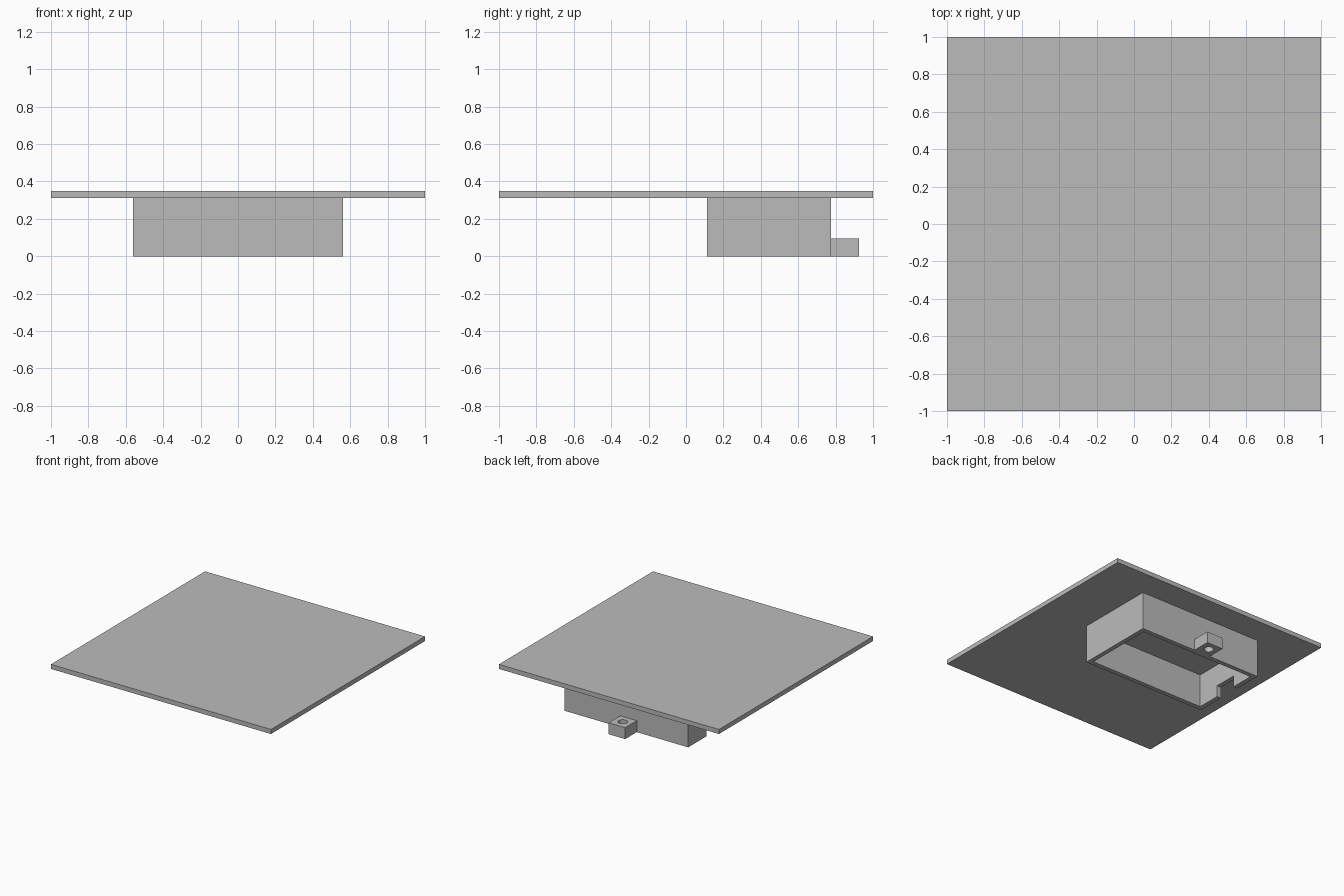
import bpy
import bmesh
from mathutils import Matrix, Vector

if "Cube" in bpy.data.objects:
    bpy.data.objects.remove(bpy.data.objects["Cube"], do_unlink=True)

grey = bpy.data.materials.new("plain grey")
grey.use_nodes = True
grey.diffuse_color = (0.5, 0.5, 0.5, 1)
grey.node_tree.nodes["Principled BSDF"].inputs["Base Color"].default_value = grey.diffuse_color


def finish(name, bm):
    mesh = bpy.data.meshes.new(name)
    bm.to_mesh(mesh)
    bm.free()
    mesh.materials.append(grey)
    obj = bpy.data.objects.new(name, mesh)
    bpy.context.collection.objects.link(obj)
    return obj


def block(name, low, high):
    """Box between two opposite corners."""
    low, high = Vector(low), Vector(high)
    bm = bmesh.new()
    bmesh.ops.create_cube(bm, size=1, matrix=Matrix.Translation((low + high) / 2)
                          @ Matrix.Diagonal((high - low).to_4d()))
    return finish(name, bm)


def rod(name, x, y, radius, height):
    """Upright cylinder centred on z = 0."""
    bm = bmesh.new()
    bmesh.ops.create_cone(bm, cap_ends=True, segments=32, radius1=radius, radius2=radius,
                          depth=height, matrix=Matrix.Translation((x, y, 0)))
    return finish(name, bm)


def cut(target, cutter):
    """Subtract the cutter, apply the result and drop the cutter."""
    mod = target.modifiers.new("cut", 'BOOLEAN')
    mod.operation = 'DIFFERENCE'
    mod.solver = 'EXACT'
    mod.object = cutter
    cutter.hide_render = True
    bpy.context.view_layer.update()
    graph = bpy.context.evaluated_depsgraph_get()
    result = bpy.data.meshes.new_from_object(target.evaluated_get(graph))
    target.modifiers.clear()
    target.data = result
    bpy.data.objects.remove(cutter, do_unlink=True)


WALL = 0.0375
HALF = 0.5625              # half width of the housing
FRONT, BACK = 0.1125, 0.775
UNDER, TOP = 0.3125, 0.35  # underside and top of the plate
MIDDLE = (FRONT + BACK) / 2

# Square top plate
block("top_plate", (-1, -1, UNDER), (1, 1, TOP))

# Housing, hollow and open underneath
housing = block("housing", (-HALF, FRONT, 0), (HALF, BACK, UNDER))
cut(housing, block("cavity", (-HALF + WALL, FRONT + WALL, -WALL),
                   (HALF - WALL, BACK - WALL, UNDER - WALL)))

# Cable notch in one end wall
cut(housing, block("notch", (-HALF - WALL, MIDDLE - 0.095, -WALL),
                   (-HALF + WALL * 2, MIDDLE + 0.095, 0.094)))

# Screw lug on the back wall, with a round hole
LUG_X, LUG = -0.02, 0.15
lug = block("screw_lug", (LUG_X - LUG / 2, BACK, 0), (LUG_X + LUG / 2, BACK + LUG, 0.094))
cut(lug, rod("lug_hole", LUG_X, BACK + LUG / 2, 0.036, 0.4))
bpy.ops.object.select_all(action='DESELECT')
lug.select_set(True)
bpy.context.view_layer.objects.active = lug
bpy.ops.object.shade_smooth_by_angle()
